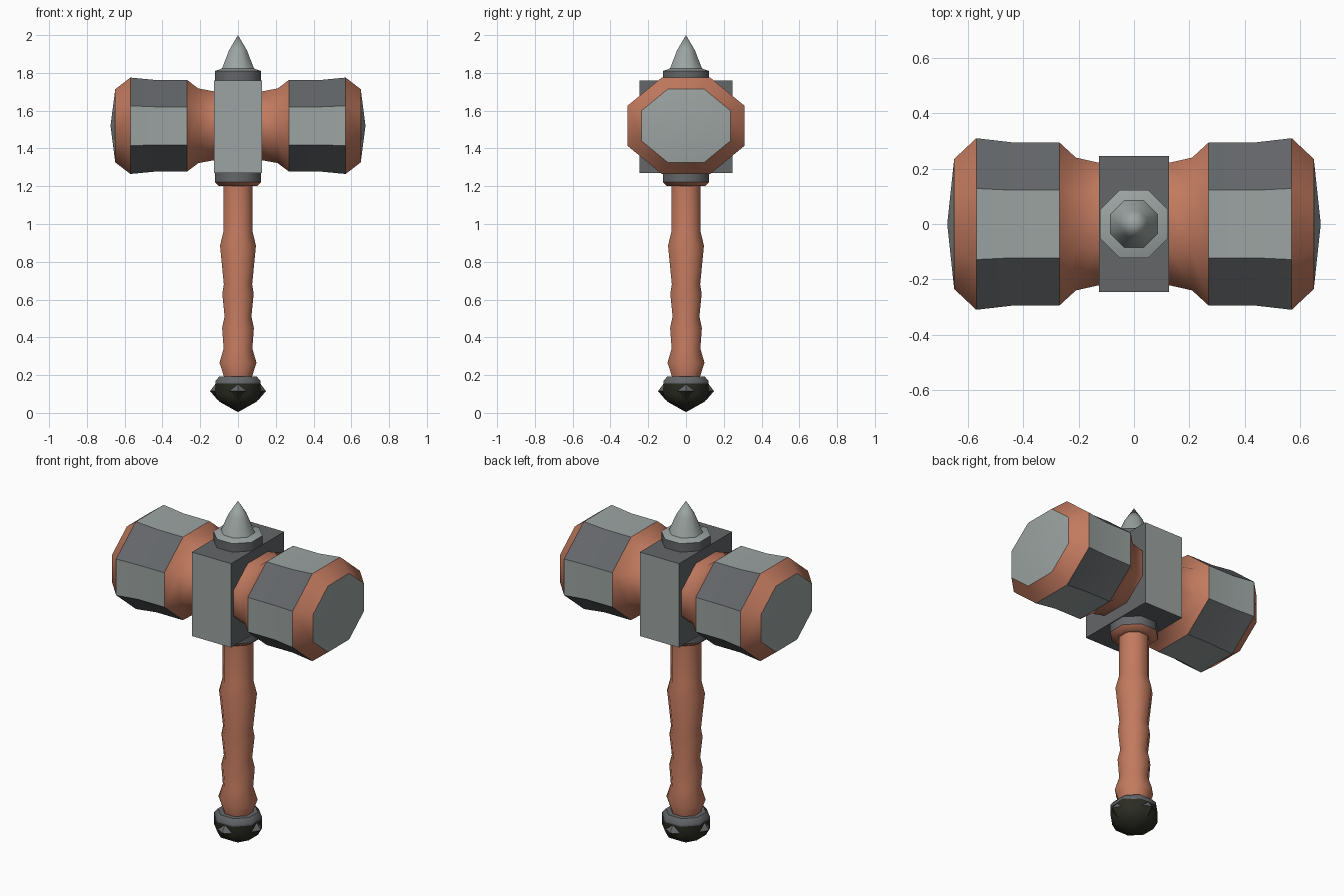
import bpy, bmesh, math
from mathutils import Vector

if "Cube" in bpy.data.objects:
    bpy.data.objects.remove(bpy.data.objects["Cube"])

def material(name, rgb):
    m = bpy.data.materials.new(name)
    m.diffuse_color = (*rgb, 1)
    m.use_nodes = True
    m.node_tree.nodes["Principled BSDF"].inputs["Base Color"].default_value = m.diffuse_color
    return m

MATS = [material("copper leather", (0.54, 0.195, 0.115)),
        material("light steel", (0.33, 0.37, 0.36)),
        material("dark steel", (0.125, 0.132, 0.14)),
        material("black iron", (0.025, 0.025, 0.018))]
COPPER, LIGHT, DARK, BLACK = range(4)
SIDES = 8

def finish(name, bm, sharp=50):
    """Fix normals, smooth faces but keep colour borders and steep edges sharp."""
    bmesh.ops.recalc_face_normals(bm, faces=bm.faces[:])
    for f in bm.faces:
        f.smooth = True
    for e in bm.edges:
        if len(e.link_faces) == 2:
            a, b = e.link_faces
            e.smooth = (a.material_index == b.material_index
                        and e.calc_face_angle(0) < math.radians(sharp))
    me = bpy.data.meshes.new(name)
    bm.to_mesh(me)
    bm.free()
    for m in MATS:
        me.materials.append(m)
    ob = bpy.data.objects.new(name, me)
    bpy.context.collection.objects.link(ob)
    return ob

def lathe(name, profile, place, colour, sharp=50):
    """Octagonal lathe. profile: (apothem, distance); colour(band, side) -> index."""
    bm = bmesh.new()
    rings = []
    for r, t in profile:
        if r == 0:
            rings.append([bm.verts.new(place(0, 0, t))] * SIDES)
            continue
        rad = r / math.cos(math.pi / SIDES)
        angs = [(k + 0.5) * 2 * math.pi / SIDES for k in range(SIDES)]
        rings.append([bm.verts.new(place(rad * math.cos(a), rad * math.sin(a), t))
                      for a in angs])
    for i in range(len(rings) - 1):
        for k in range(SIDES):
            j = (k + 1) % SIDES
            quad = [rings[i][k], rings[i][j], rings[i + 1][j], rings[i + 1][k]]
            f = bm.faces.new(list(dict.fromkeys(quad)))
            f.material_index = colour(i, k)
    for idx, band in ((0, 0), (-1, len(rings) - 2)):
        if profile[idx][0] > 0:
            bm.faces.new(rings[idx]).material_index = colour(band, 0)
    return finish(name, bm, sharp)

def upright(x, y, t):
    return Vector((x, y, t))

# Hammer heads: plated barrels, alternating steel panels, copper bands
head = [(0.222, 0.10), (0.222, 0.13), (0.24, 0.21), (0.295, 0.27),
        (0.295, 0.44), (0.31, 0.57), (0.235, 0.65), (0, 0.675)]

def head_colour(band, side):
    if band in (3, 4):
        return LIGHT if side % 2 else DARK
    return LIGHT if band == 6 else COPPER

for sign, side_name in ((-1, "left"), (1, "right")):
    lathe("hammer_head_" + side_name, head,
          lambda a, b, t, s=sign: Vector((s * t, a, 1.52 + 0.823 * b)), head_colour)

# Central block: light front and back, dark elsewhere
bm = bmesh.new()
bmesh.ops.create_cube(bm, size=1)
for v in bm.verts:
    v.co = Vector((v.co.x * 0.254, v.co.y * 0.49, 1.515 + v.co.z * 0.49))
for f in bm.faces:
    f.normal_update()
    f.material_index = LIGHT if abs(f.normal.y) > 0.5 else DARK
finish("central_block", bm)

# Top collar and spike
lathe("top_collar", [(0.123, 1.75), (0.123, 1.81), (0.08, 1.825)], upright,
      lambda i, k: DARK if i == 0 else LIGHT)
lathe("top_spike", [(0.088, 1.815), (0.047, 1.92), (0, 2.0)], upright,
      lambda i, k: LIGHT)

# Collar under the block
lathe("lower_collar", [(0.07, 1.20), (0.1, 1.20), (0.122, 1.222), (0.122, 1.28)], upright,
      lambda i, k: DARK if i == 2 else COPPER)

# Wrapped handle
lathe("handle", [(0.075, 0.17), (0.075, 0.195), (0.098, 0.265), (0.076, 0.34),
                 (0.084, 0.45), (0.071, 0.51), (0.083, 0.63), (0.075, 0.68),
                 (0.095, 0.885), (0.077, 0.96), (0.077, 1.23)], upright,
      lambda i, k: COPPER)

# Pommel ring and pommel
lathe("pommel_ring", [(0.12, 0.155), (0.12, 0.168), (0.1, 0.192), (0.06, 0.192)], upright,
      lambda i, k: DARK)
lathe("pommel", [(0, 0.004), (0.1, 0.06), (0.12, 0.10), (0.12, 0.16)], upright,
      lambda i, k: BLACK)

# Four diamond studs round the pommel, steel on their upper faces
for n, side_name in enumerate(("right", "back", "left", "front")):
    bm = bmesh.new()
    a = n * math.pi / 2
    out, across = Vector((math.cos(a), math.sin(a), 0)), Vector((-math.sin(a), math.cos(a), 0))

    def point(r, s, z):
        return bm.verts.new(out * r + across * s + Vector((0, 0, z)))
    tip = point(0.148, 0, 0.115)
    rim = [point(0.118, 0.05, 0.115), point(0.118, 0, 0.155),
           point(0.118, -0.05, 0.115), point(0.105, 0, 0.065)]
    for k in range(4):
        f = bm.faces.new((tip, rim[k], rim[(k + 1) % 4]))
        f.material_index = DARK if k < 2 else BLACK
    bm.faces.new(rim).material_index = BLACK
    finish("pommel_stud_" + side_name, bm, 20)
